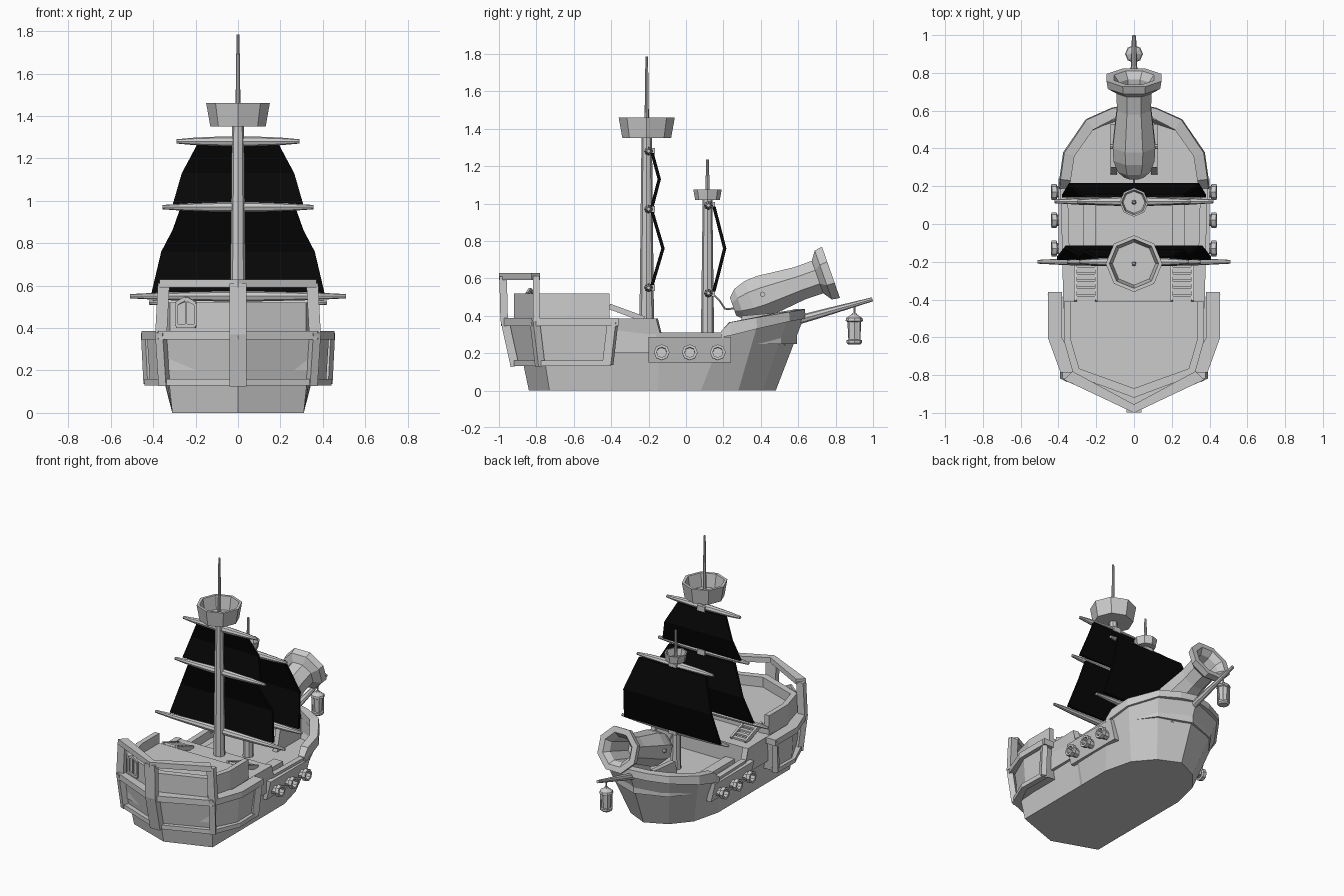
import bpy, bmesh, math
from mathutils import Vector

if "Cube" in bpy.data.objects:
    bpy.data.objects.remove(bpy.data.objects["Cube"])

black = bpy.data.materials.new("sail_black")
black.diffuse_color = (0.002, 0.002, 0.002, 1)
black.use_nodes = True
black.node_tree.nodes["Principled BSDF"].inputs["Base Color"].default_value = black.diffuse_color


def make(name, verts, faces, mirror=False, mat=None):
    bm = bmesh.new()
    vs = [bm.verts.new(v) for v in verts]
    for f in faces:
        bm.faces.new([vs[i] for i in f])
    bmesh.ops.remove_doubles(bm, verts=bm.verts, dist=1e-5)
    bmesh.ops.recalc_face_normals(bm, faces=bm.faces)
    me = bpy.data.meshes.new(name)
    bm.to_mesh(me)
    bm.free()
    ob = bpy.data.objects.new(name, me)
    bpy.context.collection.objects.link(ob)
    if mirror:
        ob.modifiers.new("mirror", 'MIRROR')
    if mat:
        me.materials.append(mat)
    return ob


def loft(name, rings, **kw):
    # skin between closed rings, capped at both ends
    n = len(rings[0])
    faces = [list(range(n)), [(len(rings) - 1) * n + i for i in range(n)]]
    for r in range(len(rings) - 1):
        for i in range(n):
            j = (i + 1) % n
            faces.append([r * n + i, r * n + j, (r + 1) * n + j, (r + 1) * n + i])
    return make(name, [v for r in rings for v in r], faces, **kw)


def prism(name, outline, z0, z1, **kw):
    return loft(name, [[(x, y, z) for x, y in outline] for z in (z0, z1)], **kw)


def lathe(name, a, b, profile, n=8, phase=0.0, **kw):
    # profile: (radius, fraction from a to b)
    a, b = Vector(a), Vector(b)
    q = (b - a).to_track_quat('Z', 'Y')
    rings = [[a + (b - a) * t + q @ Vector((r * math.cos(math.tau * (i + phase) / n),
                                           r * math.sin(math.tau * (i + phase) / n), 0))
              for i in range(n)] for r, t in profile]
    return loft(name, rings, **kw)


def beam(name, a, b, w, h, **kw):
    # rectangular bar, w sideways, h along its other axis
    q = (Vector(b) - Vector(a)).to_track_quat('Z', 'Y')
    c = [(-w / 2, -h / 2), (w / 2, -h / 2), (w / 2, h / 2), (-w / 2, h / 2)]
    return loft(name, [[Vector(p) + q @ Vector((x, y, 0)) for x, y in c] for p in (a, b)], **kw)


def box(name, x0, x1, y0, y1, z0, z1, **kw):
    return prism(name, [(x0, y0), (x1, y0), (x1, y1), (x0, y1)], z0, z1, **kw)


def flip(p):
    return (-p[0],) + tuple(p[1:])


def both(half):
    # half outline starting and ending on the centre line -> full loop
    return half + [flip(p) for p in reversed(half[1:-1])]


# Hull with bulwark and waist deck
low = [(0, -.84, 0), (.31, -.73, 0), (.31, -.4, 0), (.31, -.17, 0), (.31, -.15, 0),
       (.31, .08, 0), (.26, .28, 0), (.15, .41, 0), (0, .48, 0)]
top = [(0, -.92, .38), (.35, -.79, .38), (.375, -.4, .385), (.38, -.16, .385), (.38, -.14, .31),
       (.39, .2, .31), (.365, .38, .345), (.25, .54, .375), (0, .63, .39)]
rim = [(x * .9, y * .94, z) for x, y, z in top]
deck = [(x, y, .25) for x, y, z in rim]
loft("hull", [both(r) for r in (low, top, rim, deck)])
box("waist_ledge", .2, .27, -.17, .12, .24, .28, mirror=True)

# Raised bow rail swept round the bow
rail = []
for x, y, z0, z1, ix, iy in [(.4, .19, .285, .315, .345, .19), (.395, .24, .295, .365, .335, .23),
                             (.375, .38, .33, .39, .315, .36), (.255, .555, .37, .42, .215, .5),
                             (.12, .615, .38, .43, .1, .56), (0, .64, .385, .435, 0, .58)]:
    rail.append([(x, y, z0), (x * .985, y - .004, z1), (ix, iy, z1), (ix, iy, z0)])
loft("bow_rail", rail + [[flip(p) for p in r] for r in reversed(rail[:-1])])

# Quarterdeck, stern house and its low wall
prism("quarterdeck", both([(0, -.9), (.34, -.78), (.365, -.4), (.365, -.16), (0, -.16)]), .2, .382)
prism("house_deck", both([(0, -.9), (.31, -.785), (.35, -.62), (.35, -.41), (0, -.41)]), .36, .45)
prism("house_wall", [(0, -.92), (.32, -.8), (.37, -.62), (.37, -.41), (.335, -.41), (.335, -.61),
                     (.29, -.765), (0, -.87)], .37, .52, mirror=True)

# Stairs from the quarterdeck to the house deck
for i in range(5):
    y, z = -.41 + .038 * i, .452 - .014 * i
    box("stair_tread", .2, .31, y, y + .03, z - .012, z, mirror=True)
for x in (.2, .31):
    beam("stair_side", (x, -.41, .45), (x, -.225, .382), .015, .03, mirror=True)

# Stern gallery, body set back behind its frame
g_low = [(.43, -.405, .14), (.435, -.6, .14), (.35, -.78, .14), (0, -.915, .14)]
g_top = [(.45, -.37, .375), (.45, -.6, .375), (.365, -.805, .375), (0, -.965, .375)]
g_in = [(.33, -.4), (.33, -.6), (.3, -.74), (0, -.86)]


def inset(p):
    return (max(p[0] - .02, 0), p[1] + (.012 if p[1] < -.7 else 0), p[2])


body = [[inset(a), inset(b), (*c, .375), (*c, .14)] for a, b, c in zip(g_low, g_top, g_in)]
loft("stern_gallery", body + [[flip(p) for p in r] for r in reversed(body[:-1])])


def band(name, path, depth, height):
    # horizontal rail running round the stern
    rings = []
    for x, y, z in path:
        ix, iy = max(x - depth, 0), y + (depth if y < -.7 else 0)
        rings.append([(x, y, z), (x, y, z + height), (ix, iy, z + height), (ix, iy, z)])
    loft(name, rings + [[flip(p) for p in r] for r in reversed(rings[:-1])])


band("gallery_lower_rail", [(.435, -.4, .13), (.44, -.605, .13), (.36, -.795, .13), (0, -.935, .13)], .04, .03)
band("gallery_upper_rail", [(.455, -.36, .345), (.455, -.605, .345), (.375, -.825, .345), (0, -.99, .345)],
     .075, .042)
band("stern_top_rail", [(.37, -.825, .59), (0, -1.0, .59)], .045, .038)
beam("gallery_end_post", (.42, -.418, .14), (.432, -.39, .38), .035, .05, mirror=True)
beam("gallery_corner_post", (.348, -.78, .13), (.364, -.81, .38), .04, .04, mirror=True)
beam("stern_corner_post", (.363, -.8, .37), (.35, -.8, .61), .035, .055, mirror=True)
beam("stern_center_post_low", (0, -.915, .13), (0, -.97, .38), .08, .045)
beam("stern_center_post_high", (0, -.972, .37), (0, -.978, .61), .08, .04)


# Small gabled window on the stern house
def wp(x, z):
    return (x, -.925 - x * .375, z)


pts = [wp(-.29, .41), wp(-.29, .515), wp(-.245, .54), wp(-.2, .515), wp(-.2, .41)]
for a, b in zip(pts, pts[1:] + pts[:1]):
    beam("window_frame", a, b, .013, .018)
beam("window_bar", wp(-.245, .41), wp(-.245, .535), .01, .015)

# Gun ports
loft("gun_panel", [[(.33, y, .15), (.365, y, .15), (.4, y, .287), (.36, y, .287)] for y in (-.2, .24)], mirror=True)
for y in (-.13, .02, .17):
    lathe("side_gun", (.35, y, .2), (.437, y, .205),
          [(.03, 0), (.03, .65), (.042, .7), (.042, 1), (.027, 1), (.027, .5)], mirror=True)


# Masts and crow's nests
def mast(name, y, z0, z1, z2, tip, r, nest_r):
    lathe(name, (0, y, z0), (0, y, z1), [(r, 0), (r * .72, 1)])
    lathe(name + "_top", (0, y, z1), (0, y, tip), [(.013, 0), (.007, 1)])
    k = nest_r
    lathe(name + "_nest", (0, y, z1), (0, y, z2),
          [(k * .87, 0), (k, 1), (k * .87, 1), (k * .76, .15)])


mast("main_mast", -.21, .36, 1.35, 1.46, 1.785, .039, .15)
mast("fore_mast", .115, .24, 1.02, 1.075, 1.235, .036, .076)

# Yards and sails
for y, z, half in [(-.2, .55, .51), (-.2, .97, .355), (-.2, 1.28, .29), (.12, .52, .42), (.12, .99, .3)]:
    lathe("yard", (-half, y, z), (half, y, z),
          [(.01, 0), (.018, .15), (.024, .4), (.024, .6), (.018, .85), (.01, 1)])
    box("yard_bracket", -.03, .03, y, y + .035, z - .018, z + .018)


def sail(name, rows):
    loft(name, [[(-w, y, z), (w, y, z), (w, y + .018, z), (-w, y + .018, z)] for w, y, z in rows], mat=black)


sail("main_lower_sail", [(.408, -.19, .565), (.362, -.132, .76), (.26, -.19, .955)])
sail("main_upper_sail", [(.307, -.19, .985), (.265, -.152, 1.13), (.19, -.19, 1.27)])
sail("fore_sail", [(.38, .14, .53), (.345, .198, .76), (.265, .14, .985)])

# Big bow cannon with bore, trunnions, cradle and fuse
lathe("bow_cannon", (0, .262, .452), (0, .775, .632),
      [(.055, -.02), (.095, .05), (.118, .17), (.122, .3), (.098, .68), (.1, .86), (.15, .92),
       (.157, 1.0), (.115, 1.0), (.085, .93), (.075, .55)], phase=.5)
lathe("cannon_trunnion", (-.128, .41, .515), (.128, .41, .515), [(.014, 0), (.014, 1)])
loft("cannon_cradle", [[(x, .26, .24), (x, .53, .24), (x, .53, .42), (x, .3, .4)] for x in (.09, .125)], mirror=True)
fuse = [(0, .27, .44), (0, .21, .435), (0, .18, .48), (0, .14, .52)]
for a, b in zip(fuse, fuse[1:]):
    lathe("fuse", a, b, [(.006, 0), (.006, 1)], n=6)

# Bowsprit and hanging lantern
lathe("bowsprit", (0, .55, .363), (0, .997, .488), [(.025, 0), (.021, .4), (.011, 1)])
lathe("lantern", (0, .9, .245), (0, .9, .415),
      [(.03, 0), (.042, .06), (.042, .14), (.032, .16), (.037, .72), (.047, .75), (.043, .84), (.015, .95), (.01, 1)])
for i in range(4):
    t = math.tau * (i + .5) / 4
    c, s = .036 * math.cos(t), .036 * math.sin(t)
    beam("lantern_bar", (c, .9 + s, .26), (c, .9 + s, .375), .008, .008)
lathe("lantern_hook", (0, .9, .41), (0, .9, .46), [(.006, 0), (.006, 1)], n=6)
